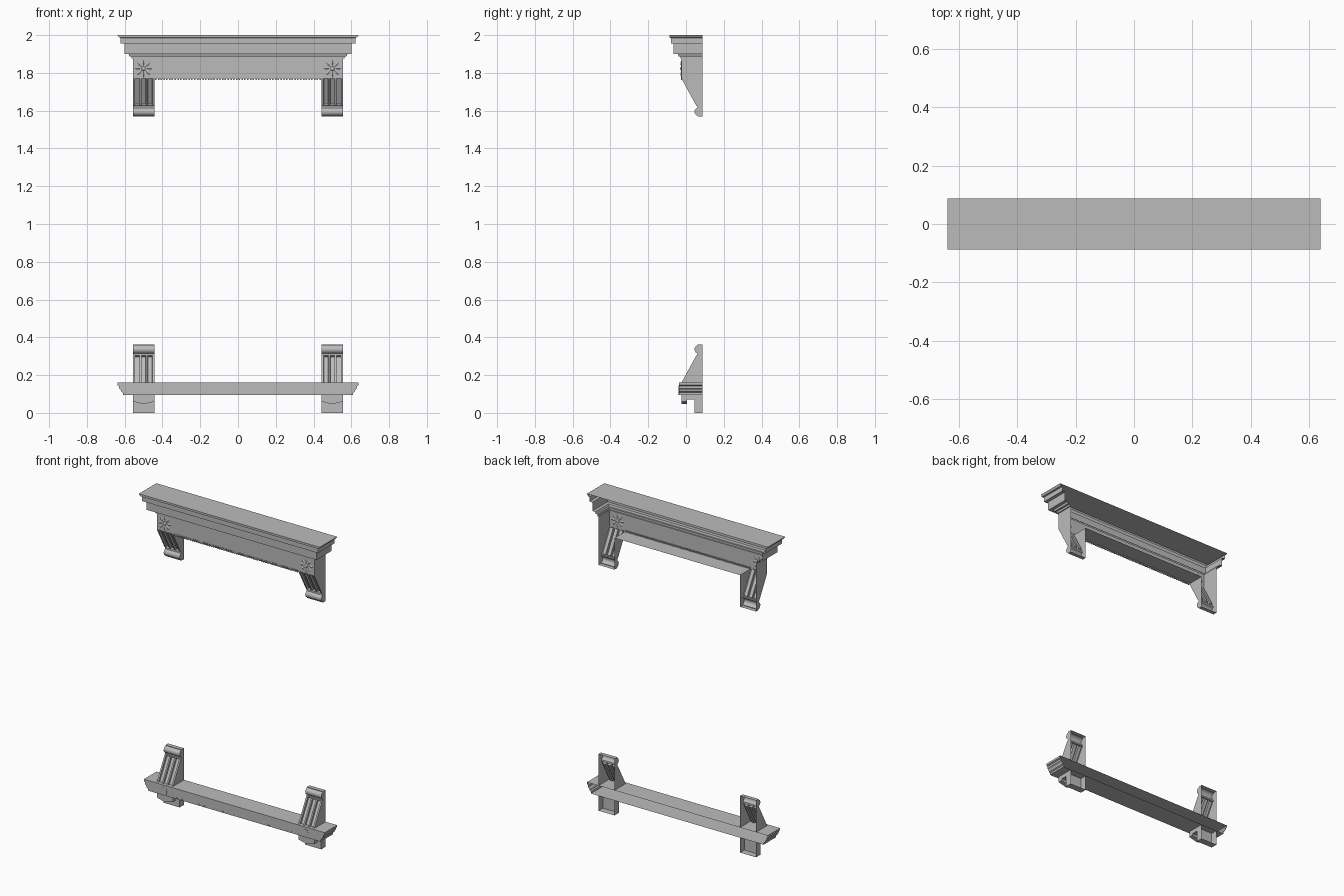
import bpy, bmesh, math
from mathutils import Vector, Matrix

cube = bpy.data.objects.get("Cube")
if cube:
    bpy.data.objects.remove(cube, do_unlink=True)

stone = bpy.data.materials.new("grey_stone")
stone.use_nodes = True
colour = (0.5, 0.5, 0.5, 1)
stone.diffuse_color = colour
stone.node_tree.nodes["Principled BSDF"].inputs["Base Color"].default_value = colour

BACK, FRIEZE = 0.088, -0.024
INNER, OUTER = 0.443, 0.556


def finish(name, bm, smooth=False):
    bmesh.ops.recalc_face_normals(bm, faces=bm.faces)
    mesh = bpy.data.meshes.new(name)
    bm.to_mesh(mesh)
    bm.free()
    mesh.materials.append(stone)
    obj = bpy.data.objects.new(name, mesh)
    bpy.context.collection.objects.link(obj)
    if smooth:
        bpy.ops.object.select_all(action='DESELECT')
        obj.select_set(True)
        bpy.context.view_layer.objects.active = obj
        bpy.ops.object.shade_smooth_by_angle(angle=math.radians(35))
    return obj


def poly(bm, points):
    return bm.faces.new([bm.verts.new(p) for p in points])


def loft(bm, rows):
    """Bridge equal-length rows of points into a sheet."""
    rows = [[bm.verts.new(p) for p in row] for row in rows]
    return [[bm.faces.new((a[i], a[i + 1], b[i + 1], b[i])) for i in range(len(a) - 1)]
            for a, b in zip(rows, rows[1:])]


def box(bm, x0, x1, y0, y1, z0, z1, open_back=False):
    size = Matrix.Diagonal((x1 - x0, y1 - y0, z1 - z0, 1))
    mid = Matrix.Translation(((x0 + x1) / 2, (y0 + y1) / 2, (z0 + z1) / 2))
    verts = bmesh.ops.create_cube(bm, size=1, matrix=mid @ size)["verts"]
    if open_back:
        rear = [f for f in {f for v in verts for f in v.link_faces}
                if all(abs(v.co.y - y1) < 1e-4 for v in f.verts)]
        bmesh.ops.delete(bm, geom=rear, context='FACES_ONLY')


# Stepped cornice and frieze, open at the back: half width, front y, height
steps = [(OUTER, FRIEZE, 1.77), (OUTER, FRIEZE, 1.875), (0.563, -0.03, 1.875),
         (0.563, -0.03, 1.888), (0.575, -0.04, 1.888), (0.58, -0.044, 1.9),
         (0.6, -0.066, 1.9), (0.6, -0.066, 1.955), (0.621, -0.08, 1.955),
         (0.621, -0.08, 1.985), (0.63, -0.088, 1.987), (0.638, -0.088, 2.0)]
bm = bmesh.new()
loft(bm, [[(-w, BACK, z), (-w, f, z), (w, f, z), (w, BACK, z)] for w, f, z in steps])
w, f, z = steps[-1]
poly(bm, [(-w, BACK, z), (-w, f, z), (w, f, z), (w, BACK, z)])
finish("cornice_and_frieze", bm)

# Soffit closing the frieze between the brackets
bm = bmesh.new()
poly(bm, [(-INNER, FRIEZE, 1.77), (INNER, FRIEZE, 1.77), (INNER, BACK, 1.77), (-INNER, BACK, 1.77)])
finish("soffit", bm)

# Row of small teeth under the frieze
bm = bmesh.new()
count = 60
for i in range(count):
    x = -INNER + (i + 0.5) * 2 * INNER / count
    box(bm, x - 0.004, x + 0.004, -0.027, -0.014, 1.763, 1.777)
finish("frieze_teeth", bm)


def bracket(name, side, base, way):
    """Hollow sloped bracket with three flutes and a scroll end."""
    xs = sorted((side * INNER, side * OUTER))
    cuts = [0, 0.09, 0.31, 0.39, 0.61, 0.69, 0.91, 1]
    columns = [xs[0] + c * (xs[1] - xs[0]) for c in cuts]
    top, toe = (FRIEZE, 0), (0.054, 0.143)
    scroll = [(0.06, 0.145)]
    for i in range(9):
        a = math.radians(-60 + i * 16)
        scroll.append((0.073 - 0.028 * math.cos(a), 0.176 + 0.024 * math.sin(a)))
    scroll += [(0.062, 0.202), (BACK, 0.202)]

    def at(x, p):
        return (x, p[0], base + way * p[1])

    bm = bmesh.new()
    # Fluted slope
    slope = loft(bm, [[at(x, p) for x in columns] for p in (top, toe)])[0]
    bm.normal_update()
    for face in slope[1::2]:
        depth = -0.012 if face.normal.y < 0 else 0.012
        bmesh.ops.inset_individual(bm, faces=[face], thickness=0.002, depth=depth)
    # Scroll and cheeks
    loft(bm, [[at(x, p) for x in xs] for p in [toe] + scroll])
    for x in xs:
        poly(bm, [at(x, p) for p in [top, toe] + scroll + [(BACK, 0)]])
    bmesh.ops.remove_doubles(bm, verts=bm.verts, dist=0.0002)
    finish(name, bm, smooth=True)


def rosette(name, x, z):
    """Eight ridged petals, raised on both sides of the frieze, and a button."""
    bm = bmesh.new()
    for i in range(8):
        a = i * math.tau / 8
        out = Vector((math.cos(a), 0, math.sin(a)))
        across = Vector((-out.z, 0, out.x))
        mid = Vector((x, FRIEZE, z))
        rim = [mid + out * 0.012, mid + out * 0.034 + across * 0.009,
               mid + out * 0.048, mid + out * 0.034 - across * 0.009]
        for rise in (-0.005, 0.005):
            peak = mid + out * 0.032 + Vector((0, rise, 0))
            for j in range(4):
                poly(bm, [rim[j], rim[(j + 1) % 4], peak])
    bmesh.ops.remove_doubles(bm, verts=bm.verts, dist=0.0001)
    bmesh.ops.create_uvsphere(bm, u_segments=12, v_segments=8, radius=0.011,
                              matrix=Matrix.Translation((x, FRIEZE, z)) @ Matrix.Diagonal((1, 0.6, 1, 1)))
    finish(name, bm)


def sill_foot(name, side):
    """Hollow foot below the sill with a pointed drop at its front."""
    x0, x1 = sorted((side * INNER, side * OUTER))
    bm = bmesh.new()
    box(bm, x0, x1, 0.045, BACK, 0, 0.095, open_back=True)
    box(bm, x0, x1, FRIEZE, 0.045, 0.07, 0.095, open_back=True)
    outline = [(x0, 0.07), (x0, 0.06), ((x0 + x1) / 2, 0.046), (x1, 0.06), (x1, 0.07)]
    loft(bm, [[(x, y, z) for x, z in outline] for y in (FRIEZE, 0.005)])
    for y in (FRIEZE, 0.005):
        poly(bm, [(x, y, z) for x, z in outline])
    finish(name, bm)


for side, label in ((1, "left"), (-1, "right")):
    bracket("upper_bracket_" + label, side, 1.77, -1)
    bracket("lower_bracket_" + label, side, 0.16, 1)
    rosette("rosette_" + label, side * 0.5, 1.822)
    sill_foot("sill_foot_" + label, side)
    # Faint round boss on the sill front
    bm = bmesh.new()
    place = Matrix.Translation((side * 0.5, -0.038, 0.121)) @ Matrix.Rotation(math.pi / 2, 4, 'X')
    bmesh.ops.create_cone(bm, cap_ends=True, segments=20, radius1=0.025, radius2=0.025,
                          depth=0.003, matrix=place)
    finish("sill_boss_" + label, bm)

# Sill: moulded ends, flat front, open back
half = [(0.638, 0.16), (0.638, 0.147), (0.63, 0.143), (0.63, 0.13), (0.622, 0.124),
        (0.618, 0.112), (0.61, 0.107), (0.61, 0.095)]
outline = half + [(-x, z) for x, z in reversed(half)]
bm = bmesh.new()
loft(bm, [[(x, y, z) for x, z in outline + outline[:1]] for y in (-0.038, BACK)])
poly(bm, [(x, -0.038, z) for x, z in outline])
bmesh.ops.remove_doubles(bm, verts=bm.verts, dist=0.0001)
finish("sill", bm)

# Tiny studs along the lower edge of the sill
bm = bmesh.new()
for x in (0.08, 0.21, 0.245, 0.37, 0.405):
    for s in (-1, 1):
        box(bm, s * x - 0.004, s * x + 0.004, -0.041, -0.037, 0.098, 0.105)
finish("sill_studs", bm)
